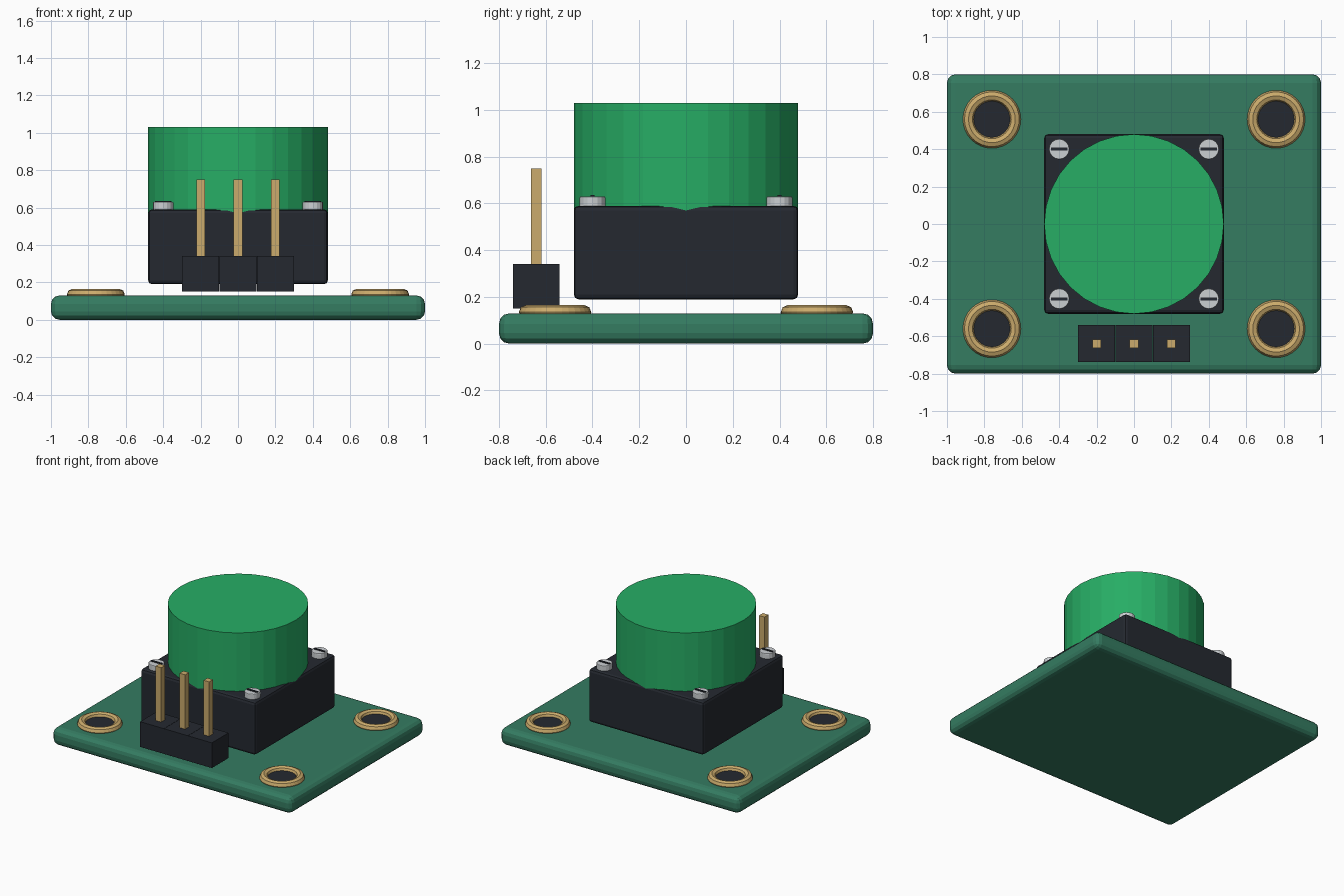
import bpy
from math import radians

if "Cube" in bpy.data.objects:
    bpy.data.objects.remove(bpy.data.objects["Cube"])


def material(name, rgb):
    m = bpy.data.materials.new(name)
    m.diffuse_color = (*rgb, 1)
    m.use_nodes = True
    m.node_tree.nodes["Principled BSDF"].inputs["Base Color"].default_value = m.diffuse_color
    return m


GREEN = material("board_green", (0.035, 0.2, 0.12))
BUTTON = material("button_green", (0.02, 0.42, 0.13))
DARK = material("dark_plastic", (0.018, 0.022, 0.03))
GOLD = material("gold", (0.6, 0.41, 0.15))
STEEL = material("steel", (0.6, 0.63, 0.65))


def finish(name, mat, bevel=0, segments=2):
    ob = bpy.context.object
    ob.name = name
    ob.data.materials.append(mat)
    if bevel:
        mod = ob.modifiers.new("bevel", 'BEVEL')
        mod.width = bevel
        mod.segments = segments
        mod.limit_method = 'ANGLE'
        mod.angle_limit = radians(40)
    return ob


def box(name, x, y, z0, z1, sx, sy, mat, bevel=0, segments=2):
    bpy.ops.mesh.primitive_cube_add(size=1, location=(x, y, (z0 + z1) / 2))
    ob = bpy.context.object
    for v in ob.data.vertices:
        v.co.x *= sx
        v.co.y *= sy
        v.co.z *= z1 - z0
    return finish(name, mat, bevel, segments)


def cylinder(name, x, y, z0, z1, r, sides, mat, bevel=0):
    bpy.ops.mesh.primitive_cylinder_add(vertices=sides, radius=r, depth=z1 - z0,
                                        location=(x, y, (z0 + z1) / 2))
    return finish(name, mat, bevel)


# Circuit board
box("circuit_board", 0, 0, 0, 0.13, 2, 1.6, GREEN, 0.045, 3)

# Switch housing and round cap
box("switch_housing", 0, 0, 0.19, 0.59, 0.96, 0.96, DARK, 0.02)
cylinder("button_cap", 0, 0, 0.55, 1.03, 0.48, 32, BUTTON)

for sx in (-1, 1):
    for sy in (-1, 1):
        # Plated mounting holes
        x, y = 0.76 * sx, 0.56 * sy
        bpy.ops.mesh.primitive_torus_add(location=(x, y, 0.135), major_radius=0.125,
                                         minor_radius=0.03, major_segments=32,
                                         minor_segments=8)
        finish("mounting_ring", GOLD)
        cylinder("mounting_hole", x, y, 0.07, 0.14, 0.1, 24, DARK)

        # Slotted corner screws
        x, y = 0.4 * sx, 0.4 * sy
        cylinder("corner_screw", x, y, 0.57, 0.63, 0.055, 16, STEEL, 0.005)
        box("screw_slot", x, y, 0.62, 0.635, 0.09, 0.016, DARK)

# Three-pin header
for i in (-1, 0, 1):
    box("header_block", 0.2 * i, -0.64, 0.15, 0.34, 0.198, 0.198, DARK)
    box("header_pin", 0.2 * i, -0.64, 0.25, 0.75, 0.046, 0.046, GOLD)
